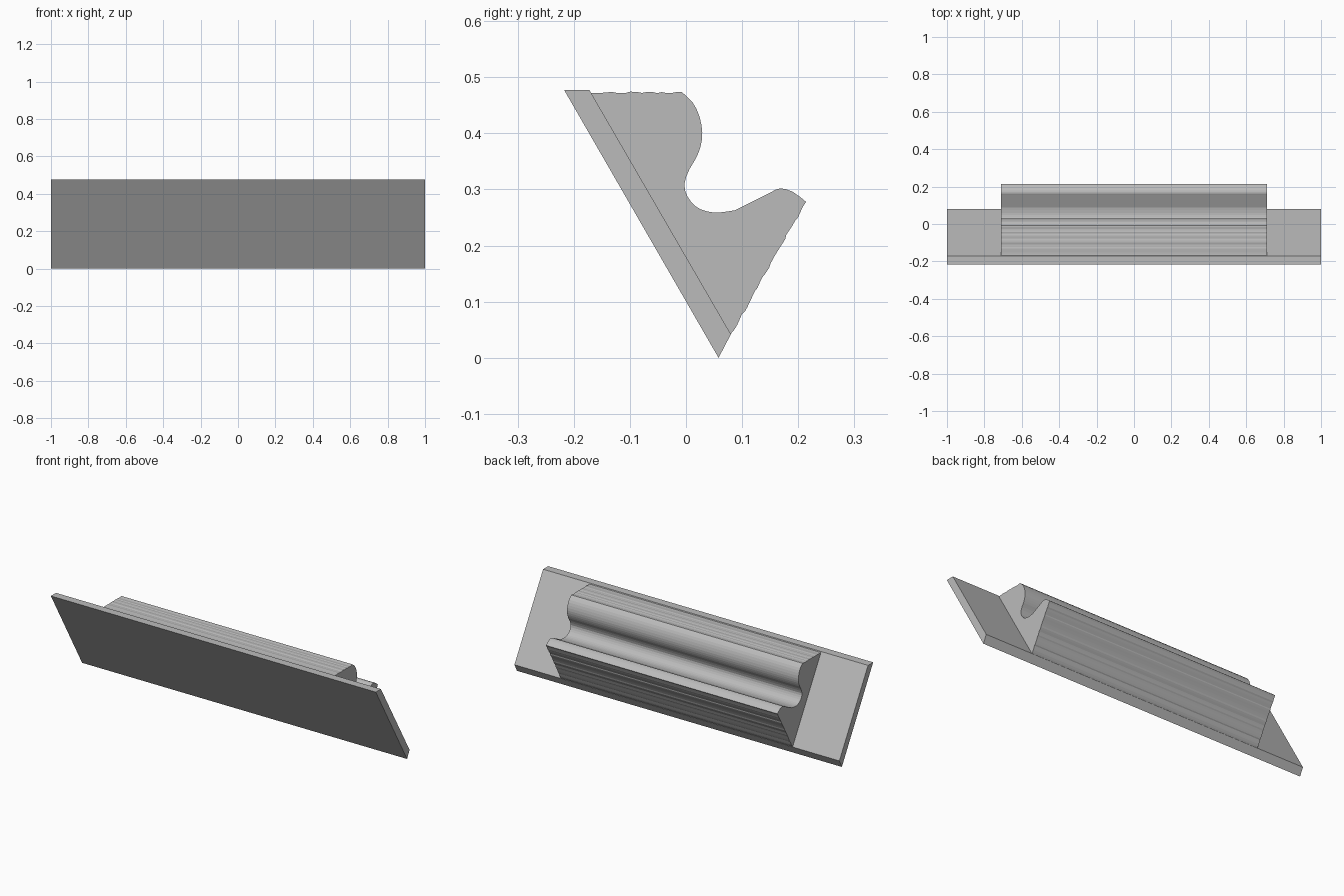
import bpy
import random
from mathutils import Vector

random.seed(4)
if "Cube" in bpy.data.objects:
    bpy.data.objects.remove(bpy.data.objects["Cube"], do_unlink=True)

grey = bpy.data.materials.new("light grey")
grey.use_nodes = True
colour = (0.5, 0.5, 0.5, 1)
grey.diffuse_color = colour
grey.node_tree.nodes["Principled BSDF"].inputs["Base Color"].default_value = colour


def extrude_profile(name, profile, half_width):
    """Prism along x from a (y, z) outline."""
    n = len(profile)
    verts = [(x, p[0], p[1]) for x in (-half_width, half_width) for p in profile]
    faces = [tuple(range(n))[::-1], tuple(range(n, 2 * n))]
    faces += [(i, (i + 1) % n, (i + 1) % n + n, i + n) for i in range(n)]
    mesh = bpy.data.meshes.new(name)
    mesh.from_pydata(verts, [], faces)
    mesh.materials.append(grey)
    obj = bpy.data.objects.new(name, mesh)
    bpy.context.collection.objects.link(obj)
    bpy.context.view_layer.objects.active = obj
    obj.select_set(True)
    bpy.ops.object.mode_set(mode='EDIT')
    bpy.ops.mesh.select_all(action='SELECT')
    bpy.ops.mesh.normals_make_consistent(inside=False)
    bpy.ops.object.mode_set(mode='OBJECT')
    obj.select_set(False)
    return obj


def smooth_path(points, steps):
    """Curve passing through every point."""
    p = [Vector(q) for q in points]
    p = [p[0]] + p + [p[-1]]
    out = []
    for a, b, c, d in zip(p, p[1:], p[2:], p[3:]):
        for s in range(steps):
            t = s / steps
            out.append(0.5 * (2 * b + (c - a) * t + (2 * a - 5 * b + 4 * c - d) * t * t
                              + (3 * b - a - 3 * c + d) * t ** 3))
    return out + [p[-1]]


def rough_line(start, end, ridges, depth):
    """Straight edge with fine, irregular printed-layer ridges."""
    start, end = Vector(start), Vector(end)
    along = end - start
    normal = Vector((-along.y, along.x)).normalized()
    return [start + along * ((i + random.uniform(-0.25, 0.25)) / ridges)
            + normal * random.uniform(-depth, depth) for i in range(1, ridges)]


# Slanted flat plate
extrude_profile("back_plate", [(-0.217, 0.477), (-0.172, 0.477), (0.08, 0.042), (0.058, 0)], 1.0)

# Hooked holder block on the rear of the plate
lobe_and_groove = smooth_path([(-0.008, 0.474), (0.012, 0.455), (0.024, 0.43), (0.029, 0.402),
                               (0.026, 0.377), (0.017, 0.354), (0.006, 0.336), (-0.003, 0.309),
                               (0.003, 0.287), (0.017, 0.27), (0.037, 0.261), (0.06, 0.259),
                               (0.087, 0.263)], 2)
lip = smooth_path([(0.155, 0.297), (0.168, 0.302), (0.19, 0.296), (0.214, 0.278)], 2)
top = rough_line((-0.17, 0.473), (-0.008, 0.473), 18, 0.0015)
slope = rough_line((0.214, 0.278), (0.08, 0.042), 28, 0.0018)
outline = [(-0.176, 0.473)] + top + lobe_and_groove + lip + slope + [(0.08, 0.043), (0.075, 0.041)]
extrude_profile("holder_block", outline, 0.712)
